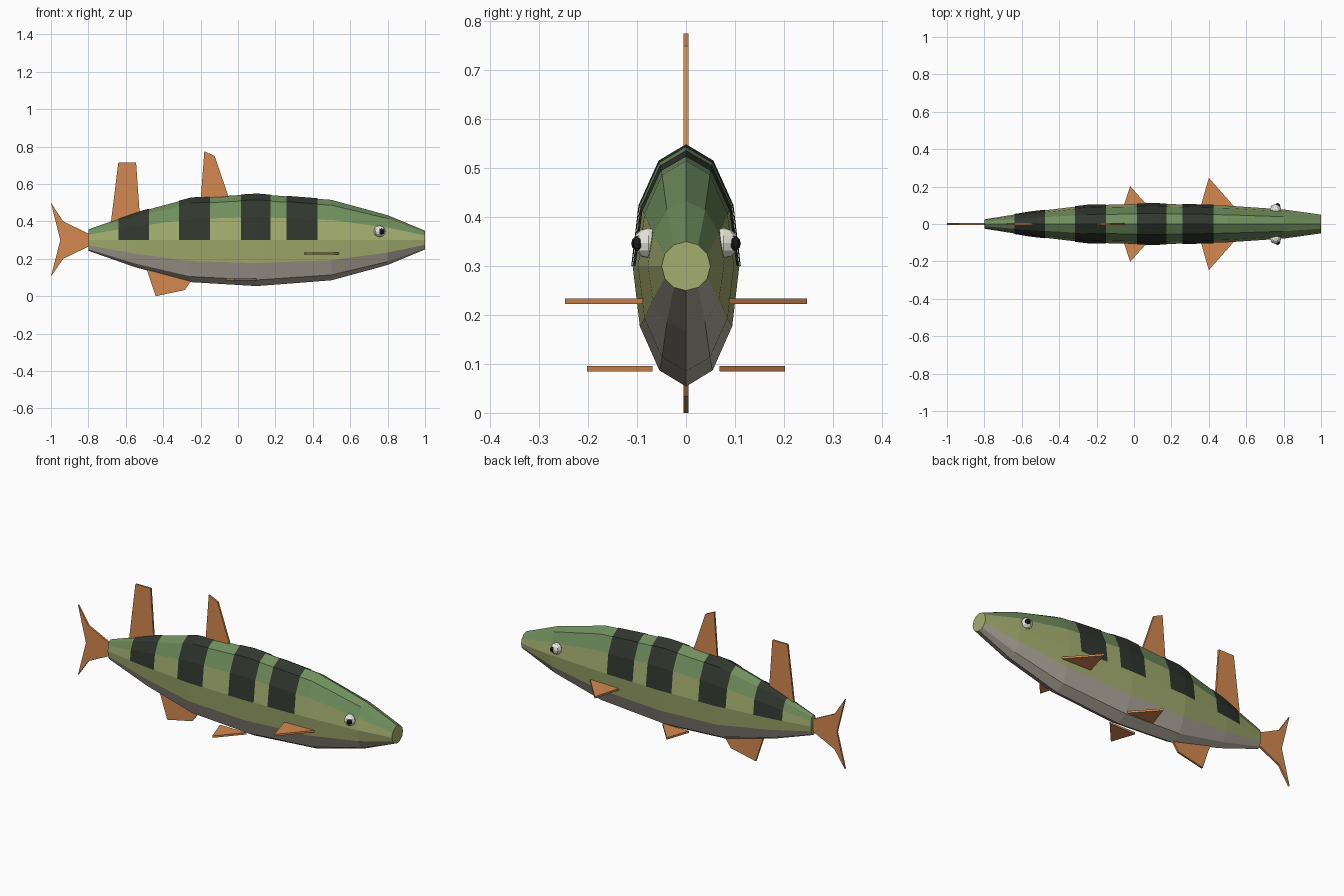
import bpy, bmesh, math
from mathutils import Matrix

if "Cube" in bpy.data.objects:
    bpy.data.objects.remove(bpy.data.objects["Cube"])

# Body stations: x, half width, half height (12-sided rings around z = 0.3)
STATIONS = [(-0.8, 0.025, 0.057), (-0.55, 0.065, 0.145), (-0.25, 0.1, 0.225), (0.1, 0.109, 0.246),
            (0.5, 0.098, 0.215), (0.8, 0.078, 0.133), (1.0, 0.05, 0.05)]
MID = 0.3


def material(name, rgb):
    m = bpy.data.materials.new(name)
    m.diffuse_color = (*rgb, 1)
    m.use_nodes = True
    m.node_tree.nodes["Principled BSDF"].inputs["Base Color"].default_value = m.diffuse_color
    return m


GREEN = material("back_green", (0.16, 0.27, 0.11))
SIDE = material("side_green", (0.37, 0.42, 0.16))
BELLY = material("belly_grey", (0.46, 0.42, 0.35))
DARK = material("stripe_dark", (0.03, 0.037, 0.027))
FIN = material("fin_orange", (0.66, 0.25, 0.08))
WHITE = material("eye_white", (0.8, 0.8, 0.72))
BLACK = material("pupil_black", (0.01, 0.01, 0.01))


def finish(name, bm, *mats):
    me = bpy.data.meshes.new(name)
    bm.to_mesh(me)
    bm.free()
    for m in mats:
        me.materials.append(m)
    ob = bpy.data.objects.new(name, me)
    bpy.context.collection.objects.link(ob)
    return ob


def section(x):
    for a, b in zip(STATIONS, STATIONS[1:]):
        if a[0] <= x <= b[0]:
            t = (x - a[0]) / (b[0] - a[0])
            return tuple(p + (q - p) * t for p, q in zip(a, b))


def loft(bm, stations, steps, grow=0.0):
    """Skin rings; each step is 30 degrees measured from the top."""
    closed = len(steps) == 12
    rings = [[bm.verts.new((x, (ry + grow) * math.sin(math.radians(30 * s)),
                            MID + (rz + grow) * math.cos(math.radians(30 * s)))) for s in steps]
             for x, ry, rz in stations]
    for a, b in zip(rings, rings[1:]):
        for j in range(len(steps) if closed else len(steps) - 1):
            k = (j + 1) % len(steps)
            f = bm.faces.new((a[j], b[j], b[k], a[k]))
            if closed:  # back, sides, belly
                f.material_index = 0 if j in (0, 1, 10, 11) else 2 if j in (4, 5, 6, 7) else 1
    return rings


# Body with capped snout and tail root
bm = bmesh.new()
rings = loft(bm, STATIONS, range(12))
for ring in (rings[0][::-1], rings[-1]):
    bm.faces.new(ring).material_index = 1
bmesh.ops.recalc_face_normals(bm, faces=bm.faces)
finish("body", bm, GREEN, SIDE, BELLY)

# Stripes draped over the upper half
for i, (x0, x1) in enumerate([(-0.64, -0.475), (-0.315, -0.15), (0.015, 0.175), (0.26, 0.425)]):
    inner = [s for s in STATIONS if x0 < s[0] < x1]
    bm = bmesh.new()
    loft(bm, [section(x0), *inner, section(x1)], range(-3, 4), 0.003)
    finish(f"stripe_{i + 1}", bm, DARK)


def fin(name, points, to3d, thick=0.011):
    """Flat plate from an outline, thickened evenly to both sides."""
    bm = bmesh.new()
    lo, hi = ([bm.verts.new(to3d(u, v, d)) for u, v in points] for d in (-thick / 2, thick / 2))
    bm.faces.new(lo[::-1])
    bm.faces.new(hi)
    n = len(points)
    for i in range(n):
        k = (i + 1) % n
        bm.faces.new((lo[i], lo[k], hi[k], hi[i]))
    bmesh.ops.recalc_face_normals(bm, faces=bm.faces)
    finish(name, bm, FIN)


# Upright fins on the centre plane
UPRIGHT = {
    "front_dorsal_fin": [(-0.2, 0.51), (-0.18, 0.775), (-0.125, 0.75), (-0.05, 0.53)],
    "rear_dorsal_fin": [(-0.68, 0.39), (-0.64, 0.715), (-0.545, 0.715), (-0.525, 0.43)],
    "anal_fin": [(-0.5, 0.18), (-0.44, 0.0), (-0.285, 0.033), (-0.24, 0.095)],
    "tail_fin": [(-0.79, 0.33), (-0.935, 0.4), (-1, 0.5), (-0.95, 0.3), (-1, 0.105),
                 (-0.935, 0.2), (-0.79, 0.27)],
}
for name, pts in UPRIGHT.items():
    fin(name, pts, lambda u, v, d: (u, d, v))

# Paired horizontal fins and eyes
for side, s in (("right", -1), ("left", 1)):
    fin(f"{side}_pectoral_fin", [(0.355, 0.088), (0.4, 0.247), (0.54, 0.088)],
        lambda u, v, d: (u, s * v, 0.228 + d))
    fin(f"{side}_pelvic_fin", [(-0.065, 0.068), (-0.02, 0.202), (0.1, 0.068)],
        lambda u, v, d: (u, s * v, 0.09 + d))
    for part, (x, y, z), r, mat in (("eye", (0.757, 0.077, 0.347), 0.031, WHITE),
                                    ("pupil", (0.767, 0.096, 0.346), 0.016, BLACK)):
        bm = bmesh.new()
        bmesh.ops.create_uvsphere(bm, u_segments=8, v_segments=6, radius=r,
                                  matrix=Matrix.Translation((x, s * y, z)))
        finish(f"{side}_{part}", bm, mat)
